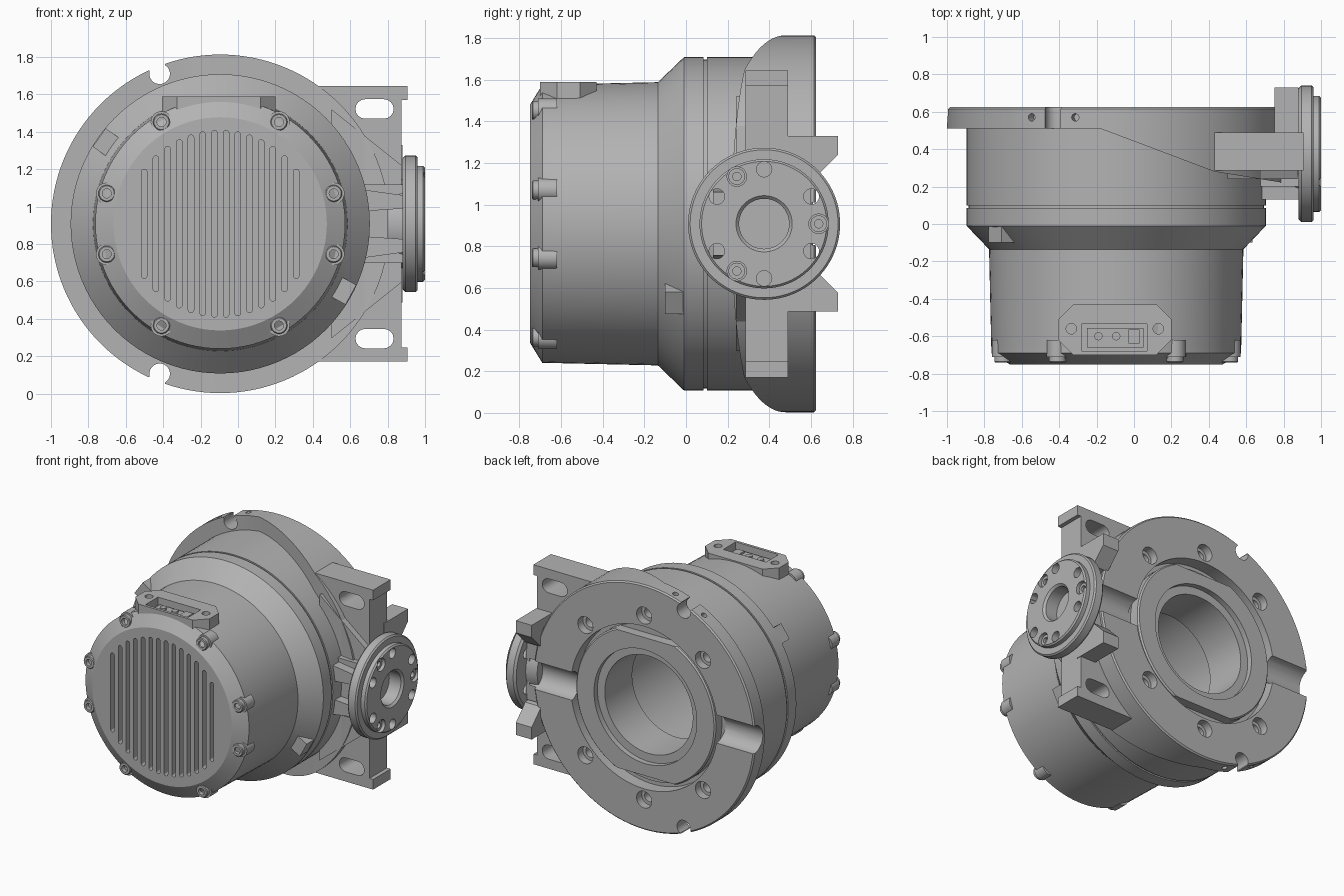
import bpy, bmesh
from math import sin, cos, pi, radians, sqrt
from mathutils import Matrix, Vector

cube = bpy.data.objects.get("Cube")
if cube:
    bpy.data.objects.remove(cube, do_unlink=True)

CX, CZ = -0.095, 0.908          # main axis of the housing
grey = bpy.data.materials.new("cast_grey")
grey.use_nodes = True
colour = (0.45, 0.45, 0.45, 1)
grey.diffuse_color = colour
grey.node_tree.nodes["Principled BSDF"].inputs["Base Color"].default_value = colour
parts = []


def finish(name, bm, turn=0):
    """Turn is an angle in degrees about the main axis, from +x towards +z."""
    bmesh.ops.remove_doubles(bm, verts=bm.verts, dist=1e-5)
    bmesh.ops.recalc_face_normals(bm, faces=bm.faces)
    if turn:
        c = Vector((CX, 0, CZ))
        bmesh.ops.rotate(bm, verts=bm.verts, cent=c, matrix=Matrix.Rotation(-radians(turn), 3, 'Y'))
    me = bpy.data.meshes.new(name)
    bm.to_mesh(me)
    bm.free()
    me.materials.append(grey)
    ob = bpy.data.objects.new(name, me)
    bpy.context.collection.objects.link(ob)
    parts.append(ob)
    return ob


def lathe(name, profile, centre, axis='Y', seg=96, turn=0):
    """Closed (radius, position) loop spun about an axis through centre."""
    bm = bmesh.new()
    rings = []
    for i in range(seg):
        a = 2 * pi * i / seg
        ring = []
        for r, t in profile:
            u, v = r * cos(a), r * sin(a)
            p = {'X': (t, u, v), 'Y': (u, t, v), 'Z': (u, v, t)}[axis]
            ring.append(bm.verts.new(Vector(p) + Vector(centre)))
        rings.append(ring)
    n = len(profile)
    for i in range(seg):
        a, b = rings[i], rings[(i + 1) % seg]
        for j in range(n):
            k = (j + 1) % n
            if profile[j][0] or profile[k][0]:
                bm.faces.new((a[j], a[k], b[k], b[j]))
    return finish(name, bm, turn)


def rod(name, r, lo, hi, centre, axis='Y', seg=24, turn=0):
    return lathe(name, [(0, lo), (r, lo), (r, hi), (0, hi)], centre, axis, seg, turn)


def prism(name, pts, lo, hi, axis='Y', turn=0):
    """Polygon extruded along an axis; points keep the order of the other two."""
    bm = bmesh.new()
    put = {'X': lambda p, t: (t, *p), 'Y': lambda p, t: (p[0], t, p[1]), 'Z': lambda p, t: (*p, t)}[axis]
    a = [bm.verts.new(put(p, lo)) for p in pts]
    b = [bm.verts.new(put(p, hi)) for p in pts]
    bm.faces.new(a)
    bm.faces.new(b)
    for i in range(len(pts)):
        j = (i + 1) % len(pts)
        bm.faces.new((a[i], a[j], b[j], b[i]))
    return finish(name, bm, turn)


def box(name, x, y, z, turn=0):
    return prism(name, [(x[0], z[0]), (x[1], z[0]), (x[1], z[1]), (x[0], z[1])], *y, turn=turn)


def stadium(x, z, half, r, upright):
    pts = []
    for end in (0, 1):
        for i in range(9):
            a = pi * (end + i / 8)
            u, v = r * cos(a), r * sin(a) + (half if end == 0 else -half)
            pts.append((x + u, z + v) if upright else (x + v, z + u))
    return pts


def flip(pts):
    return [(p, 2 * CZ - z) for p, z in pts]


def cut(targets, cutters):
    for ob in targets:
        for c in cutters:
            m = ob.modifiers.new("cut", 'BOOLEAN')
            m.operation, m.solver, m.object = 'DIFFERENCE', 'EXACT', c
        bpy.context.view_layer.update()
        dg = bpy.context.evaluated_depsgraph_get()
        me = bpy.data.meshes.new_from_object(ob.evaluated_get(dg))
        ob.modifiers.clear()
        ob.data = me
    for c in cutters:
        parts.remove(c)
        bpy.data.objects.remove(c, do_unlink=True)


O = (CX, 0, CZ)
# Turned housing with hollow core
body = lathe("housing", [(.36, .53), (.8, .53), (.8, .1), (.79, .1), (.79, .085), (.8, .085),
             (.8, -.01), (.68, -.135), (.668, -.665), (0, -.665), (0, -.6), (.5, -.6),
             (.5, .25), (.36, .25)], O)
cover = lathe("front_cover", [(0, -.665), (.668, -.665), (.668, -.69), (.57, -.75), (0, -.75)], O)

# Cooling slots
slots = []
for k in range(14):
    dx = (k - 6.5) * .0625
    half = sqrt(.25 - dx * dx) - .015
    slots.append(prism("slot", stadium(CX + dx, CZ, half, .015, True), -.8, -.7))
cut([cover], slots)

# Connector box on top of the front end
x0, x1, y0, y1, c = -.405, .2, -.70, -.43, .08
socket = prism("connector_box", [(x0 + c, y0), (x1 - c, y0), (x1, y0 + c), (x1, y1 - c),
               (x1 - c, y1), (x0 + c, y1), (x0, y1 - c), (x0, y0 + c)], 1.35, 1.59, 'Z')
cut([socket, body, cover], [box("pocket", (-.28, .07), (-.68, -.535), (1.53, 1.7))])
cut([socket], [rod("hole", .028, 1.54, 1.7, (x, -.56, 0), 'Z') for x in (-.335, .13)])
box("connector_insert", (-.25, .05), (-.66, -.555), (1.5, 1.55))
for x in (-.19, -.095):
    rod("connector_pin", .022, 1.54, 1.565, (x, -.6, 0), 'Z')
box("connector_key", (-.03, .03), (-.64, -.565), (1.54, 1.565))

# Cover screws with hexagonal sockets
for a in (15, 60, 120, 165, 195, 240, 300, 345):
    at = (CX + .628 * cos(radians(a)), 0, CZ + .628 * sin(radians(a)))
    rod("screw_boss", .058, -.71, -.62, at)
    lathe("cover_screw", [(0, -.66), (.045, -.66), (.045, -.735), (.04, -.74), (.024, -.74),
          (.024, -.71), (0, -.71)], at, seg=24)

# Wedge tabs on the cone
for a in (144.5, -28.5):
    box("locating_tab", (CX + .64, CX + .795), (-.1, .04), (CZ - .06, CZ + .06), turn=a)

# Rear flange: thin on one side, swept forward on the other
flange = lathe("rear_flange", [(.6, .15), (.905, .15), (.905, .615), (.895, .625), (.6, .625)], O, seg=128)
trim = prism("trim", [(-1.3, 0), (1.2, 0), (1.2, .2), (.8, .22), (.43, .28), (-.18, .51), (-1.3, .51)],
             -.3, 2.1, 'Z')
cut([flange], [trim])
notches = []
for a in (112, -112):
    notches.append(rod("notch", .055, .3, .8, (CX + .865, 0, CZ), turn=a))
    notches.append(box("mouth", (CX + .865, CX + 1), (.3, .8), (CZ - .045, CZ + .045), turn=a))
    for d in (-8, 8):
        notches.append(rod("pin_hole", .02, CX + .85, CX + 1, (0, .57, CZ), 'X', turn=a + d))
cut([flange], notches)
drills = []
for a in (45, 90, 135, 225, 270, 315):
    at = (CX + .68 * cos(radians(a)), 0, CZ + .68 * sin(radians(a)))
    drills.append(lathe("drill", [(0, .42), (.038, .42), (.038, .565), (.062, .565), (.062, .7),
                  (0, .7)], at, seg=24))
cut([flange, body], drills)

# Rear bearing plate with flats above and below
plate = lathe("bearing_plate", [(.36, .4), (.57, .4), (.57, .6), (.56, .61), (.42, .61), (.42, .57),
              (.36, .57)], O)
cut([plate], [box("flat", (-1, 1), (.54, .8), (CZ + s * .58 - .07, CZ + s * .58 + .07)) for s in (1, -1)])

# Side bracket with oblong mounting slots
half = [(.43, 1.645), (.905, 1.645), (.905, 1.57), (.875, 1.57)]
bracket = prism("side_bracket", half + flip(half)[::-1], .285, .49)
oblong = stadium(.73, 1.522, .05, .052, False)
cut([bracket], [prism("oblong", p, .1, .7) for p in (oblong, flip(oblong))])

# Braces, horns and ribs joining the bracket to the side disc
brace = [(.5, 1.52), (.875, 1.22), (.875, .95), (.5, .95)]
horn = [(.45, 1.33), (.73, 1.33), (.73, 1.24), (.62, 1.13), (.45, 1.1)]
rib = [(.6, 1.1), (.89, 1.06), (.89, .99), (.6, .97)]
for tag, f in (("upper", lambda p: p), ("lower", flip)):
    prism(tag + "_brace", f(brace), .24, .48)
    prism(tag + "_horn", f(horn), .75, .88, 'X')
    prism(tag + "_rib", f(rib), .13, .3)
neck = box("disc_neck", (.5, .89), (.2, .6), (CZ - .21, CZ + .21))

# Channels across the rear face
channels = [rod("channel", .105, *span, (0, .635, CZ), 'X') for span in ((-1.2, CX - .585), (CX + .585, .86))]
cut([flange, neck, body], channels)

# Side disc with bore and bolt circle
D = (0, .375, CZ)
disc = lathe("side_disc", [(.12, .8), (.22, .8), (.24, .88), (.35, .88), (.365, .895), (.365, .95),
             (.355, .96), (.31, .96), (.31, .99), (.30, 1), (.135, 1), (.12, .985)], D, 'X')
bolts = []
for a in (-120, -90, -30, 0, 30, 90, 120, 150, 210):
    r = .047 if a in (-120, 0, 120) else .037
    bolts.append(rod("bolt_hole", r, .85 if r < .04 else .95, 1.1,
                     (0, D[1] + .262 * cos(radians(a)), CZ + .262 * sin(radians(a))), 'X'))
cut([disc], bolts)
for a in (-120, 0, 120):
    at = (0, D[1] + .262 * cos(radians(a)), CZ + .262 * sin(radians(a)))
    lathe("disc_screw", [(0, .94), (.04, .94), (.04, .98), (.02, .98), (.02, .96), (0, .96)], at, 'X', 24)

# Smooth shading with sharp edges kept
bpy.ops.object.select_all(action='DESELECT')
for ob in parts:
    ob.select_set(True)
bpy.context.view_layer.objects.active = body
bpy.ops.object.shade_smooth_by_angle()
